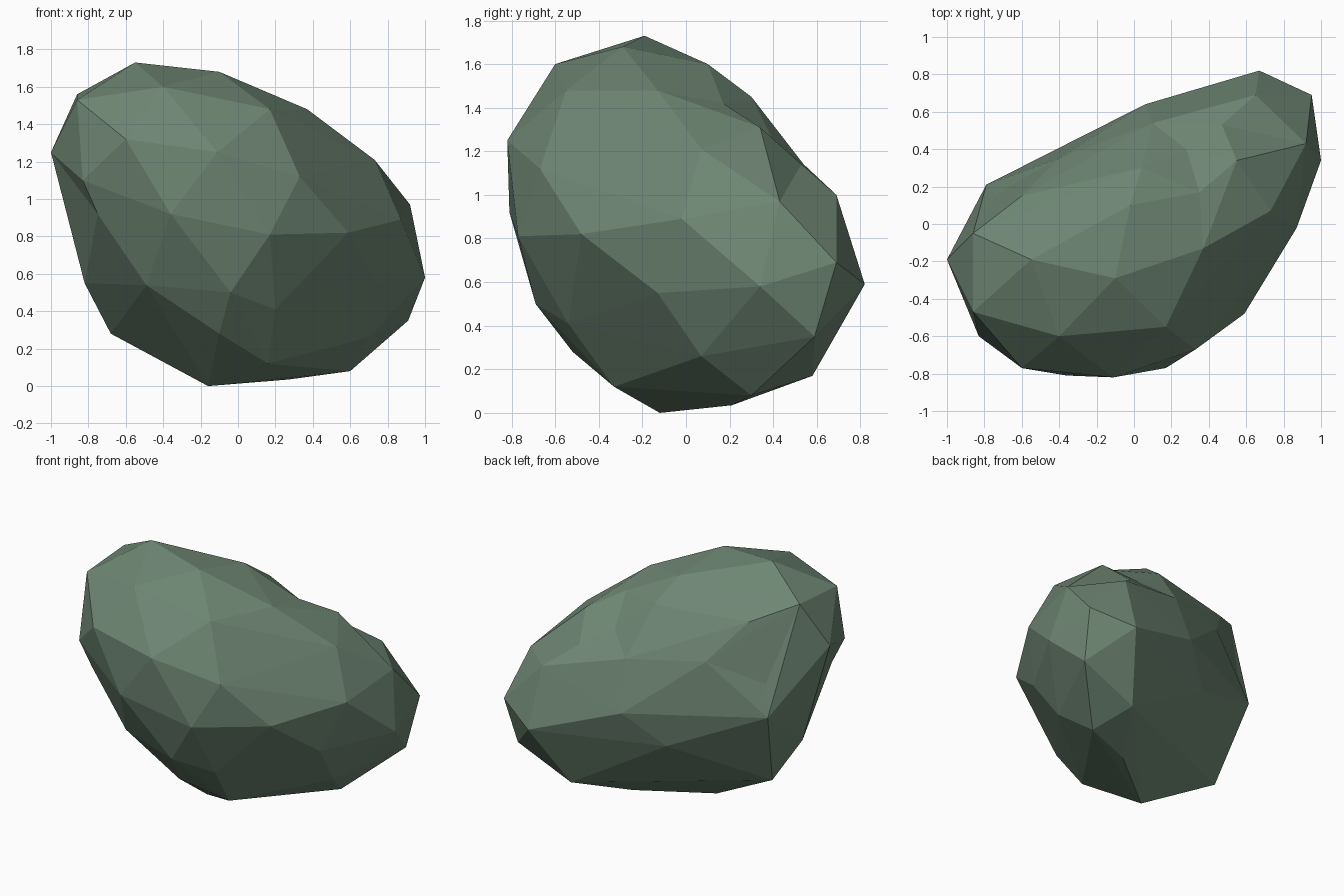
import bpy
import bmesh
from mathutils import Vector

if "Cube" in bpy.data.objects:
    bpy.data.objects.remove(bpy.data.objects["Cube"])

# One flat mossy stone colour
stone = bpy.data.materials.new("grey_green_stone")
stone.diffuse_color = (0.156, 0.238, 0.172, 1.0)
stone.use_nodes = True
stone.node_tree.nodes["Principled BSDF"].inputs["Base Color"].default_value = stone.diffuse_color

# Corners of the chipped boulder
corners = [
    # hollow behind the crown, and the front overhang
    (0.28, 0.40, 1.25), (0.47, 0.53, 1.14), (-0.75, -0.57, 0.92),
    # crown
    (-0.86, -0.47, 1.53), (-0.86, -0.05, 1.56), (-0.55, -0.19, 1.73),
    (-0.10, -0.29, 1.68), (-0.40, -0.60, 1.60), (0.17, -0.55, 1.48),
    (0.37, -0.13, 1.48), (-0.02, 0.10, 1.60), (0.55, 0.34, 1.31),
    (-0.60, 0.15, 1.44), (0.04, 0.30, 1.45), (0.35, 0.17, 1.42),
    # upper girth
    (-1.00, -0.19, 1.25), (-0.83, -0.60, 1.10), (-0.60, -0.77, 1.32),
    (-0.11, -0.82, 1.25), (0.33, -0.67, 1.12), (0.73, 0.07, 1.21),
    (0.92, 0.43, 0.97), (0.65, 0.69, 1.00), (0.10, 0.54, 1.14),
    (-0.40, 0.35, 1.18), (-0.74, 0.16, 1.04),
    # middle girth
    (-0.36, -0.81, 0.92), (0.17, -0.77, 0.81), (0.59, -0.48, 0.82),
    (0.87, -0.02, 0.89), (1.00, 0.34, 0.58), (0.95, 0.69, 0.69),
    (0.67, 0.82, 0.59), (0.06, 0.64, 0.80), (-0.79, 0.21, 0.83),
    # lower girth
    (-0.82, -0.14, 0.55), (-0.49, -0.56, 0.54), (-0.04, -0.69, 0.50),
    (0.20, -0.54, 0.41), (0.74, -0.13, 0.55), (0.91, 0.59, 0.35),
    (-0.18, 0.48, 0.57), (-0.68, 0.00, 0.28),
    # underside
    (-0.10, -0.52, 0.28), (0.16, -0.33, 0.12), (-0.16, -0.12, 0.00),
    (0.60, 0.30, 0.08), (0.27, 0.21, 0.035), (0.50, 0.58, 0.17),
    (0.70, 0.07, 0.26),
]
corners = [Vector(c) for c in corners]
core = Vector((0, 0, 0.85))
long_axis = Vector((0.78, 0.52, -0.35)).normalized()


def on_ball(p):
    """Squash the long axis and project on a unit ball."""
    d = p - core
    d -= long_axis * d.dot(long_axis) * 0.35
    return d.normalized()


# Wrap a skin round the ball, then move its corners to the stone's surface
bm = bmesh.new()
place = {}
for c in corners:
    place[bm.verts.new(on_ball(c))] = c
hollow = set(list(place)[:3])
bmesh.ops.convex_hull(bm, input=bm.verts)
bmesh.ops.triangulate(bm, faces=bm.faces)
for v, c in place.items():
    v.co = c
bmesh.ops.recalc_face_normals(bm, faces=bm.faces)


def outward(a, b, c):
    n = (b - a).cross(c - a)
    return n.dot((a + b + c) / 3 - core) > 0.002


def turn_creases():
    """Turn inward creases outward, except round the hollows."""
    for e in list(bm.edges):
        if not e.is_valid or len(e.link_loops) != 2 or e.is_convex:
            continue
        l1, l2 = e.link_loops
        a, b = l1.vert, l1.link_loop_next.vert
        c, d = l1.link_loop_prev.vert, l2.link_loop_prev.vert
        if hollow & {a, b, c, d} or bm.edges.get((c, d)):
            continue
        if outward(a.co, d.co, c.co) and outward(d.co, b.co, c.co):
            bmesh.utils.edge_rotate(e, True)
            bm.normal_update()


for _ in range(4):
    turn_creases()

bmesh.ops.recalc_face_normals(bm, faces=bm.faces)
mesh = bpy.data.meshes.new("boulder")
bm.to_mesh(mesh)
bm.free()
mesh.materials.append(stone)
boulder = bpy.data.objects.new("boulder", mesh)
bpy.context.scene.collection.objects.link(boulder)
